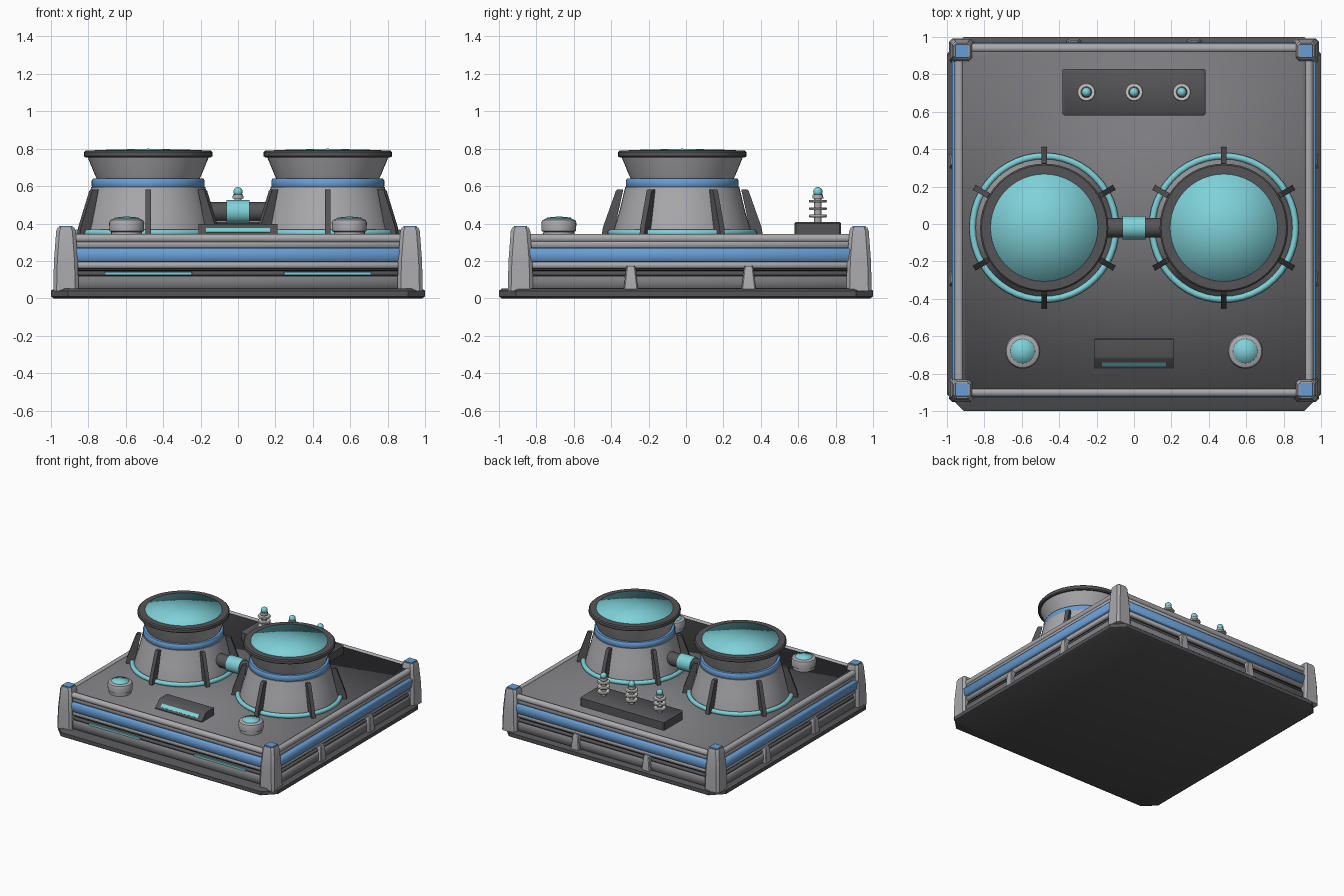
import bpy, bmesh, math
from mathutils import Matrix, Vector

cube = bpy.data.objects.get("Cube")
if cube:
    bpy.data.objects.remove(cube, do_unlink=True)


def material(name, r, g, b):
    m = bpy.data.materials.new(name)
    m.use_nodes = True
    m.diffuse_color = (r, g, b, 1)
    m.node_tree.nodes["Principled BSDF"].inputs["Base Color"].default_value = (r, g, b, 1)
    return m


LIGHT = material("light grey metal", 0.40, 0.40, 0.42)
MID = material("deck grey", 0.20, 0.20, 0.215)
DARK = material("dark grey", 0.09, 0.088, 0.094)
BLACK = material("groove black", 0.035, 0.035, 0.037)
BLUE = material("blue trim", 0.14, 0.34, 0.66)
CYAN = material("cyan glow", 0.21, 0.64, 0.69)
PALE = material("pale ceramic", 0.60, 0.60, 0.56)


def finish(name, bm, mat, loc, rot=None, angle=40):
    bmesh.ops.remove_doubles(bm, verts=bm.verts, dist=1e-5)
    bmesh.ops.recalc_face_normals(bm, faces=bm.faces)
    mesh = bpy.data.meshes.new(name)
    bm.to_mesh(mesh)
    bm.free()
    ob = bpy.data.objects.new(name, mesh)
    bpy.context.collection.objects.link(ob)
    mesh.materials.append(mat)
    ob.matrix_world = Matrix.Translation(loc) @ (rot or Matrix.Identity(4))
    bpy.ops.object.select_all(action="DESELECT")
    ob.select_set(True)
    bpy.context.view_layer.objects.active = ob
    if angle >= 180:
        bpy.ops.object.shade_smooth()
    else:
        bpy.ops.object.shade_smooth_by_angle(angle=math.radians(angle))
    return ob


def bridge(bm, rings, caps=True):
    n = len(rings[0])
    for a, b in zip(rings, rings[1:]):
        for i in range(n):
            j = (i + 1) % n
            bm.faces.new((a[i], a[j], b[j], b[i]))
    if caps:
        bm.faces.new(rings[0])
        bm.faces.new(rings[-1])


def loft(name, loc, sections, mat, chamfer=0.01, angle=40):
    """Stack of chamfered rectangles, each given as (z, half x, half y)."""
    bm = bmesh.new()
    rings = []
    for z, x, y in sections:
        c = chamfer
        pts = [(x - c, -y), (x, c - y), (x, y - c), (x - c, y),
               (c - x, y), (-x, y - c), (-x, c - y), (c - x, -y)]
        rings.append([bm.verts.new((px, py, z)) for px, py in pts])
    bridge(bm, rings)
    return finish(name, bm, mat, loc, angle=angle)


def lathe(name, loc, profile, mat, rot=None, segs=48, angle=40):
    """Spin (radius, z) points about the local z axis."""
    bm = bmesh.new()
    rings = []
    for r, z in profile:
        r = max(r, 1e-7)
        rings.append([bm.verts.new((r * math.cos(math.tau * i / segs),
                                    r * math.sin(math.tau * i / segs), z))
                      for i in range(segs)])
    bridge(bm, rings, caps=False)
    return finish(name, bm, mat, loc, rot, angle)


def rod(name, loc, radius, half, mat, axis, segs=16):
    rot = Vector((0, 0, 1)).rotation_difference(Vector(axis)).to_matrix().to_4x4()
    profile = [(0, -half), (radius, -half), (radius, half), (0, half)]
    return lathe(name, loc, profile, mat, rot, segs)


def prism(name, loc, profile, half, mat, turn):
    """Extrude an (outward, z) outline sideways, then turn it about z."""
    bm = bmesh.new()
    bridge(bm, [[bm.verts.new((p, s, z)) for p, z in profile] for s in (-half, half)])
    return finish(name, bm, mat, loc, Matrix.Rotation(turn, 4, "Z"), 30)


# Ground slab and layered body
CY = 0.02
loft("ground_slab", (0, 0, 0), [(0, 0.985, 0.985), (0.01, 1, 1), (0.04, 1, 1),
                                (0.052, 0.985, 0.985)], DARK, 0.09)
layers = [("lower_wall", 0.05, 0.12, 0.962, 0.942, MID),
          ("lower_ledge", 0.12, 0.145, 0.952, 0.932, DARK),
          ("wall_groove", 0.145, 0.16, 0.942, 0.922, BLACK),
          ("middle_band", 0.16, 0.195, 0.958, 0.938, LIGHT),
          ("blue_band", 0.195, 0.268, 0.973, 0.951, BLUE),
          ("upper_wall", 0.268, 0.315, 0.950, 0.932, LIGHT)]
for name, z0, z1, x, y, mat in layers:
    e = 0.007
    loft(name, (0, CY, 0), [(z0, x - e, y - e), (z0 + e, x, y),
                            (z1 - e, x, y), (z1, x - e, y - e)], mat, 0.03, 60)
loft("deck", (0, CY, 0), [(0.30, 0.925, 0.91), (0.335, 0.925, 0.91)], MID, 0.03, 180)

# Top rails and corner posts
for s in (-1, 1):
    rod("side_rail", (s * 0.935, CY, 0.321), 0.024, 0.89, LIGHT, (0, 1, 0))
    rod("end_rail", (0, CY + s * 0.92, 0.321), 0.024, 0.90, LIGHT, (1, 0, 0))
    for t in (-1, 1):
        spot = (s * 0.92, CY + t * 0.905, 0)
        loft("corner_post", spot, [(0.04, 0.068, 0.068), (0.2, 0.064, 0.064),
                                   (0.36, 0.052, 0.052), (0.38, 0.044, 0.044)], LIGHT, 0.018)
        loft("post_cap", spot, [(0.375, 0.037, 0.037), (0.387, 0.035, 0.035)], BLUE, 0.004)

# Wall clips on the sides and back, glowing strips on the front
for s in (-1, 1):
    for t in (-1, 1):
        loft("side_clip", (s * 0.955, CY + t * 0.315, 0),
             [(0.05, 0.032, 0.038), (0.155, 0.026, 0.026), (0.172, 0.018, 0.022)], LIGHT, 0.006)
    loft("back_clip", (s * 0.322, CY + 0.935, 0),
         [(0.05, 0.038, 0.032), (0.155, 0.026, 0.026), (0.172, 0.022, 0.018)], LIGHT, 0.006)
    loft("front_glow_strip", (s * 0.48, CY - 0.933, 0),
         [(0.124, 0.235, 0.01), (0.14, 0.235, 0.01)], CYAN, 0.003)

# Twin turrets
for s in (-1, 1):
    c = (s * 0.48, -0.02, 0)
    lathe("turret_base", c, [(0, 0.33), (0.37, 0.33), (0.365, 0.37), (0.335, 0.47),
                             (0.305, 0.595), (0, 0.595)], LIGHT)
    lathe("turret_blue_ring", c, [(0.25, 0.59), (0.295, 0.59), (0.302, 0.6),
                                  (0.302, 0.63), (0.295, 0.64), (0.25, 0.64)], BLUE)
    lathe("turret_bell", c, [(0.25, 0.63), (0.275, 0.64), (0.285, 0.66),
                             (0.325, 0.757), (0.2, 0.757)], LIGHT)
    lathe("turret_rim", c, [(0.26, 0.753), (0.335, 0.753), (0.343, 0.76), (0.343, 0.782),
                            (0.335, 0.79), (0.28, 0.79), (0.26, 0.753)], DARK)
    lathe("turret_lens", c, [(0.287, 0.765), (0.287, 0.793), (0, 0.8)], CYAN, angle=180)
    tube = [(0.383 + 0.018 * math.cos(a * math.tau / 10),
             0.35 + 0.018 * math.sin(a * math.tau / 10)) for a in range(11)]
    lathe("turret_glow_ring", c, tube, CYAN)
    for k in range(6):
        prism("turret_fin", c, [(0.37, 0.33), (0.432, 0.33), (0.424, 0.38), (0.355, 0.575),
                                (0.345, 0.583), (0.315, 0.583)],
              0.015, DARK, math.radians(30 + 60 * k))

# Pipe joining the turrets
rod("link_pipe", (0, -0.02, 0.463), 0.052, 0.2, DARK, (1, 0, 0), 24)
rod("link_coupling", (0, -0.02, 0.463), 0.063, 0.062, CYAN, (1, 0, 0), 24)

# Insulator bank at the back
loft("insulator_plinth", (0, 0.705, 0), [(0.33, 0.382, 0.125), (0.4, 0.382, 0.125),
                                         (0.408, 0.375, 0.118)], DARK, 0.008)
for x in (-0.255, 0, 0.255):
    p = (x, 0.705, 0)
    lathe("insulator_stem", p, [(0, 0.4), (0.02, 0.4), (0.02, 0.535), (0.03, 0.535),
                                (0.027, 0.555), (0, 0.557)], LIGHT, segs=16)
    for z in (0.44, 0.48, 0.52):
        lathe("insulator_disc", p, [(0, z - 0.007), (0.045, z - 0.007), (0.049, z),
                                    (0.045, z + 0.007), (0, z + 0.007)], PALE, segs=24)
    ball = [(0.025 * math.sin(a * math.pi / 10), 0.57 - 0.025 * math.cos(a * math.pi / 10))
            for a in range(11)]
    lathe("insulator_tip", p, ball, CYAN, segs=20)

# Front lamps
for s in (-1, 1):
    p = (s * 0.595, -0.68, 0)
    lathe("lamp_body", p, [(0, 0.33), (0.083, 0.33), (0.083, 0.356), (0.092, 0.36),
                           (0.094, 0.405), (0.088, 0.418), (0.07, 0.426), (0, 0.426)],
          LIGHT, segs=32)
    lathe("lamp_lens", p, [(0.066, 0.42), (0.064, 0.432), (0, 0.438)], CYAN,
          segs=32, angle=180)

# Sloped front console with a glowing strip
front = -math.pi / 2
prism("console", (0, 0, 0), [(0.612, 0.33), (0.772, 0.33), (0.772, 0.342), (0.72, 0.393),
                             (0.71, 0.397), (0.618, 0.397), (0.612, 0.39)], 0.212, DARK, front)
prism("console_strip", (0, 0, 0), [(0.737, 0.372), (0.758, 0.351), (0.762, 0.355),
                                   (0.741, 0.376)], 0.17, CYAN, front)
